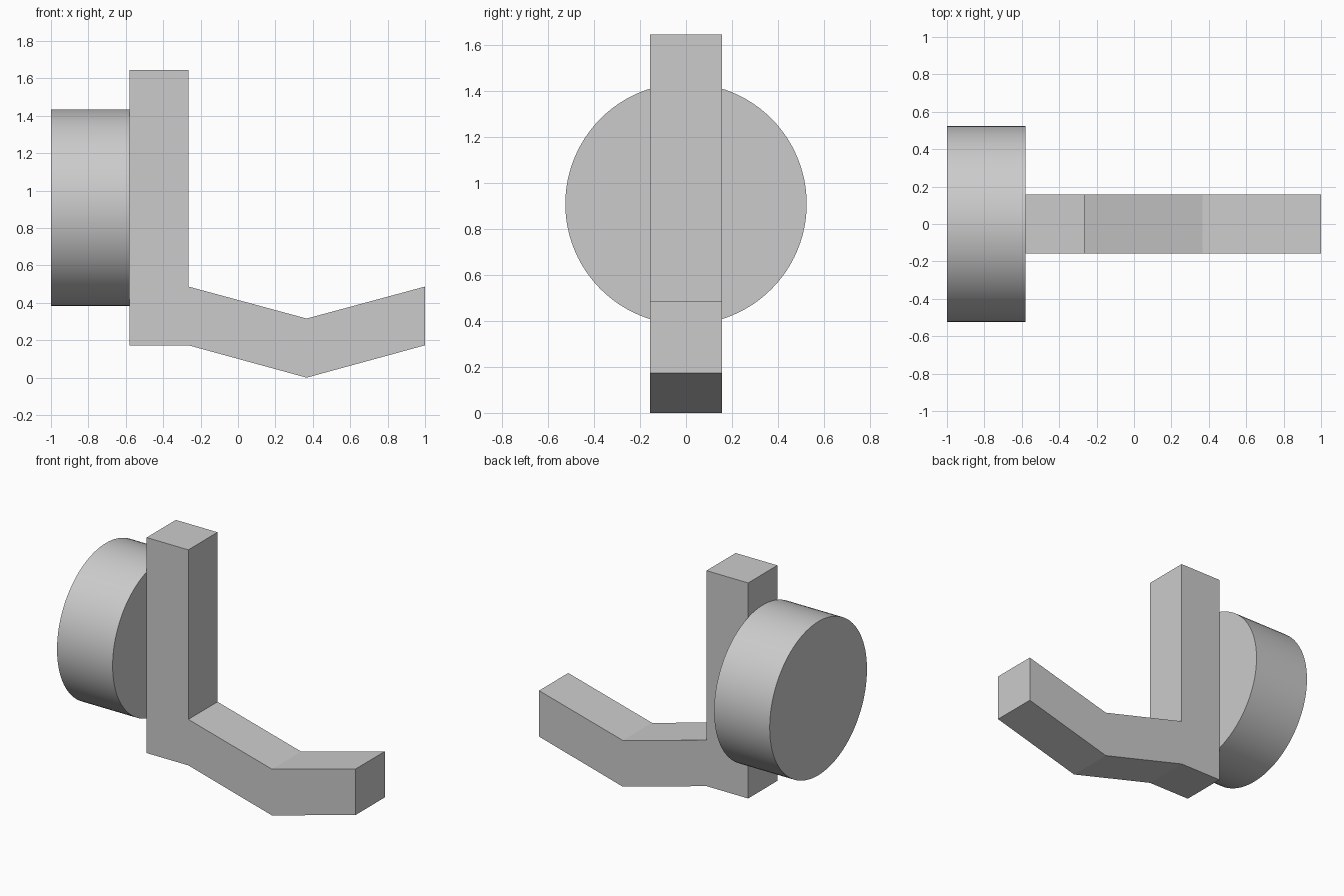
import bpy, bmesh, math

if "Cube" in bpy.data.objects:
    bpy.data.objects.remove(bpy.data.objects["Cube"])

# Hook: one side profile (x, z) extruded across its width
HALF = 0.1575
profile = [(-0.58, 0.173), (-0.265, 0.173), (0.367, 0.0), (1.0, 0.173),
           (1.0, 0.487), (0.367, 0.316), (-0.265, 0.487),
           (-0.265, 1.645), (-0.58, 1.645)]
bm = bmesh.new()
face = bm.faces.new([bm.verts.new((x, -HALF, z)) for x, z in profile])
ext = bmesh.ops.extrude_face_region(bm, geom=[face], use_keep_orig=True)
new_verts = [g for g in ext["geom"] if isinstance(g, bmesh.types.BMVert)]
bmesh.ops.translate(bm, verts=new_verts, vec=(0, 2 * HALF, 0))
bmesh.ops.recalc_face_normals(bm, faces=bm.faces)
mesh = bpy.data.meshes.new("hook_arm")
bm.to_mesh(mesh)
bm.free()
bpy.context.collection.objects.link(bpy.data.objects.new("hook_arm", mesh))

# Round mounting disc behind the upright
bpy.ops.mesh.primitive_cylinder_add(vertices=96, radius=0.525, depth=0.42,
                                    location=(-0.79, 0, 0.909),
                                    rotation=(0, math.pi / 2, 0))
disc = bpy.context.object
disc.name = "mounting_disc"
bpy.ops.object.shade_smooth_by_angle(angle=math.radians(30))
